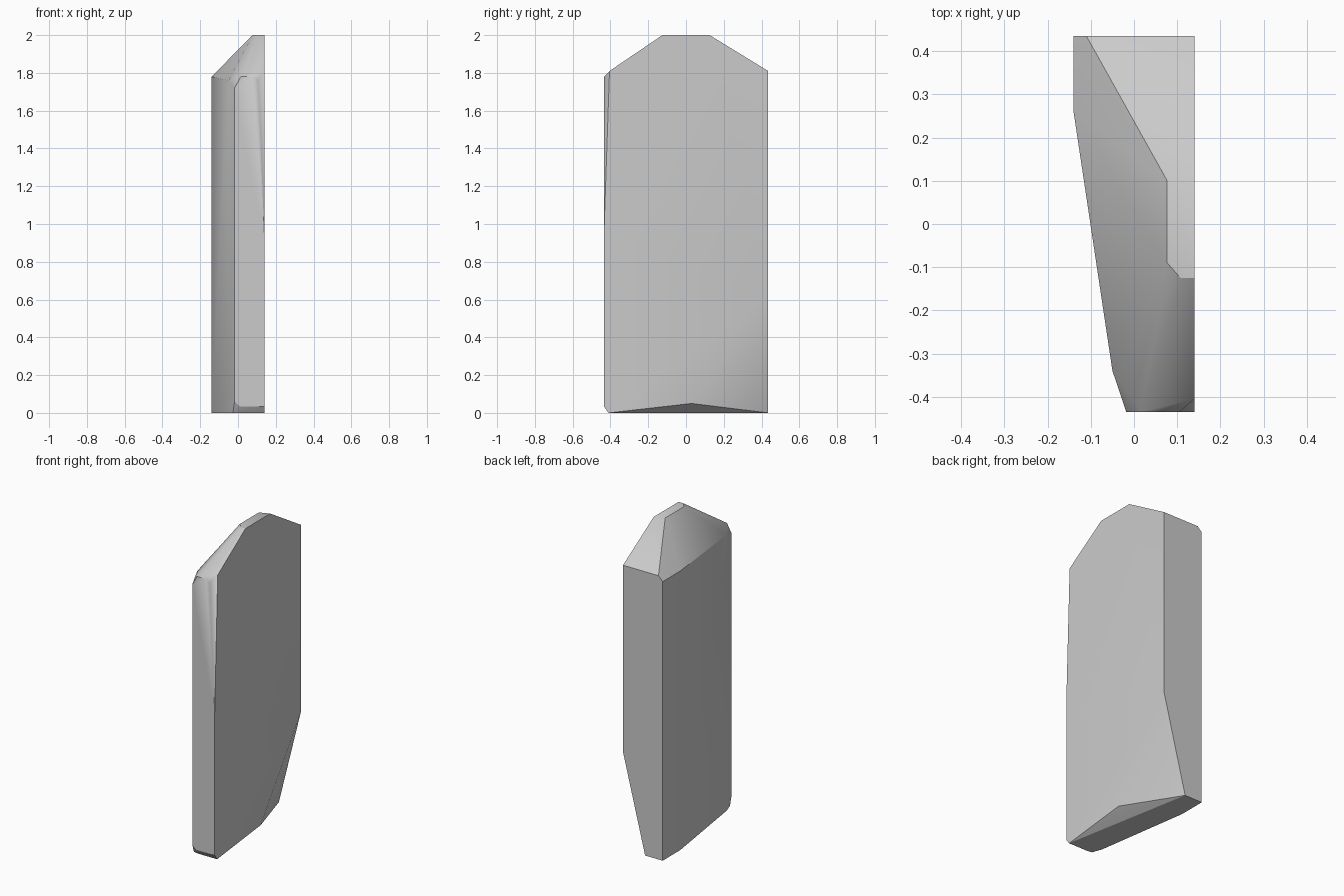
import bpy
import bmesh

cube = bpy.data.objects.get("Cube")
if cube:
    bpy.data.objects.remove(cube, do_unlink=True)

# Plain grey stone
stone = bpy.data.materials.new("grey_stone")
stone.use_nodes = True
colour = (0.6, 0.6, 0.6, 1.0)
stone.diffuse_color = colour
stone.node_tree.nodes["Principled BSDF"].inputs["Base Color"].default_value = colour

RIGHT, BACK, FRONT, LEFT = 0.14, 0.435, -0.435, -0.14

# Broad left side, seen from above: shared by the foot and the shoulder
left_side = [(LEFT, BACK), (LEFT, 0.26), (-0.05, -0.34)]

# Foot: narrow base, with the back right corner sheared away
foot = [(x, y, 0) for x, y in left_side]
foot += [(-0.016, BACK, 0), (-0.027, -0.405, 0), (0.01, -0.41, 0), (RIGHT, -0.41, 0)]
foot += [(0.01, FRONT, 0.035), (RIGHT, FRONT, 0.035), (-0.018, FRONT, 0.06)]
foot += [(0.125, 0, 0.035), (RIGHT, 0.03, 0.05), (RIGHT, BACK, 0.62)]

# Shoulder: where the upright sides meet the sloping top
shoulder = [(x, y, z) for (x, y), z in zip(left_side, (1.78, 1.78, 1.76))]
shoulder += [(-0.11, BACK, 1.81), (RIGHT, BACK, 1.81)]
shoulder += [(-0.018, FRONT, 1.72), (0.015, FRONT, 1.78), (0.08, FRONT, 1.78)]
# Chipped front right edge
shoulder += [(0.105, FRONT, 1.76), (RIGHT, -0.405, 1.81), (RIGHT, FRONT, 0.93)]

# Crown: small flat top
crown = [(x, y, 2) for x, y in (
    (RIGHT, 0.125), (0.077, 0.1), (0.077, -0.09), (0.108, -0.125), (RIGHT, -0.125))]

# Wrap the three rings in one faceted slab
bm = bmesh.new()
for point in foot + shoulder + crown:
    bm.verts.new(point)
hull = bmesh.ops.convex_hull(bm, input=bm.verts[:])
spare = {v for v in hull["geom_interior"] + hull["geom_unused"]
         if isinstance(v, bmesh.types.BMVert)}
bmesh.ops.delete(bm, geom=list(spare), context="VERTS")
bmesh.ops.dissolve_limit(bm, angle_limit=0.01, verts=bm.verts[:], edges=bm.edges[:])
bmesh.ops.recalc_face_normals(bm, faces=bm.faces[:])

mesh = bpy.data.meshes.new("stone_slab")
bm.to_mesh(mesh)
bm.free()
mesh.materials.append(stone)
slab = bpy.data.objects.new("stone_slab", mesh)
bpy.context.collection.objects.link(slab)

# Soft shading across the shallow facets, crisp on the real edges
bpy.ops.object.select_all(action="DESELECT")
slab.select_set(True)
bpy.context.view_layer.objects.active = slab
bpy.ops.object.shade_smooth_by_angle(angle=0.52)
